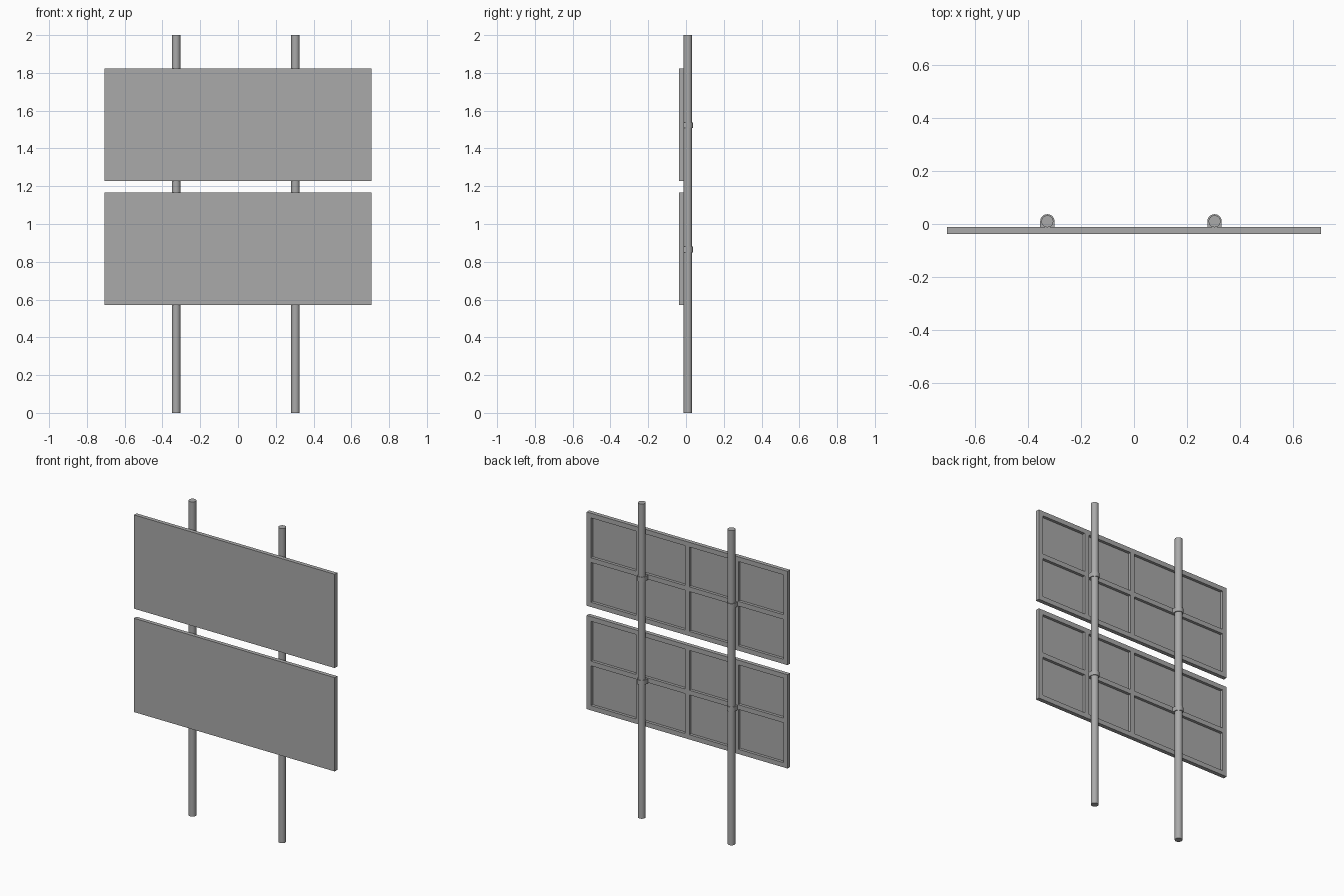
import bpy, bmesh, math

cube = bpy.data.objects.get("Cube")
if cube:
    bpy.data.objects.remove(cube, do_unlink=True)

grey = bpy.data.materials.new("mid grey metal")
grey.use_nodes = True
COLOUR = (0.4, 0.4, 0.4, 1)
grey.diffuse_color = COLOUR
grey.node_tree.nodes["Principled BSDF"].inputs["Base Color"].default_value = COLOUR

HALF_W, PANEL_H = 0.706, 0.596
FRONT, BACK = -0.037, -0.0115
BAR, DEPTH = 0.03, 0.018
POST_Y, POST_R, CLAMP_R = 0.01, 0.0225, 0.027


def finish(name, bm, smooth=False):
    bmesh.ops.recalc_face_normals(bm, faces=bm.faces)
    mesh = bpy.data.meshes.new(name)
    bm.to_mesh(mesh)
    bm.free()
    mesh.materials.append(grey)
    obj = bpy.data.objects.new(name, mesh)
    bpy.context.collection.objects.link(obj)
    if smooth:
        bpy.ops.object.select_all(action='DESELECT')
        obj.select_set(True)
        bpy.context.view_layer.objects.active = obj
        bpy.ops.object.shade_smooth_by_angle(angle=math.radians(40))
    return obj


def bar_edges(low, high, cells):
    """Alternating bar and cell boundaries across a span."""
    cell = (high - low - BAR * (cells + 1)) / cells
    edges = [low]
    for i in range(cells):
        edges += [edges[-1] + BAR, edges[-1] + BAR + cell]
    return edges + [high]


def sign_panel(name, z):
    """Flat-fronted panel whose back is a grid of sunken cells."""
    bm = bmesh.new()
    xs = bar_edges(-HALF_W, HALF_W, 4)
    zs = bar_edges(z - PANEL_H / 2, z + PANEL_H / 2, 2)
    grid = [[bm.verts.new((x, BACK, h)) for h in zs] for x in xs]
    cells = []
    for i in range(len(xs) - 1):
        for j in range(len(zs) - 1):
            f = bm.faces.new((grid[i][j], grid[i][j + 1], grid[i + 1][j + 1], grid[i + 1][j]))
            if i % 2 and j % 2:
                cells.append(f)
    # Body: outer rim pulled forward and closed with one flat front
    rim = [e for e in bm.edges if e.is_boundary]
    new = bmesh.ops.extrude_edge_only(bm, edges=rim)["geom"]
    bmesh.ops.translate(bm, vec=(0, FRONT - BACK, 0),
                        verts=[g for g in new if isinstance(g, bmesh.types.BMVert)])
    bmesh.ops.holes_fill(bm, edges=[g for g in new if isinstance(g, bmesh.types.BMEdge)])
    # Sunken cells
    for f in cells:
        part = bmesh.ops.extrude_discrete_faces(bm, faces=[f])["faces"][0]
        bmesh.ops.translate(bm, vec=(0, -DEPTH, 0), verts=part.verts)
    finish(name, bm)


def post(name, x):
    bm = bmesh.new()
    bmesh.ops.create_cone(bm, cap_ends=True, segments=32, radius1=POST_R, radius2=POST_R, depth=2)
    bmesh.ops.translate(bm, vec=(x, POST_Y, 1), verts=bm.verts)
    finish(name, bm, True)


def clamp(name, x, z):
    """U-shaped bracket holding the post against the panel."""
    bm = bmesh.new()
    arc = [(CLAMP_R * math.cos(math.pi * i / 16), POST_Y + CLAMP_R * math.sin(math.pi * i / 16))
           for i in range(17)]
    outline = [(CLAMP_R, BACK)] + arc + [(-CLAMP_R, BACK)]
    face = bm.faces.new([bm.verts.new((x + u, v, z - 0.015)) for u, v in outline])
    top = bmesh.ops.extrude_face_region(bm, geom=[face])["geom"]
    bmesh.ops.translate(bm, vec=(0, 0, 0.03),
                        verts=[g for g in top if isinstance(g, bmesh.types.BMVert)])
    finish(name, bm, True)


# Panels, posts and the clamps joining them
posts = {"right": -0.327, "left": 0.304}
for side, x in posts.items():
    post(side + "_post", x)
for level, z in {"upper": 1.526, "lower": 0.869}.items():
    sign_panel(level + "_panel", z)
    for side, x in posts.items():
        clamp(f"{level}_{side}_clamp", x, z - 0.004)
